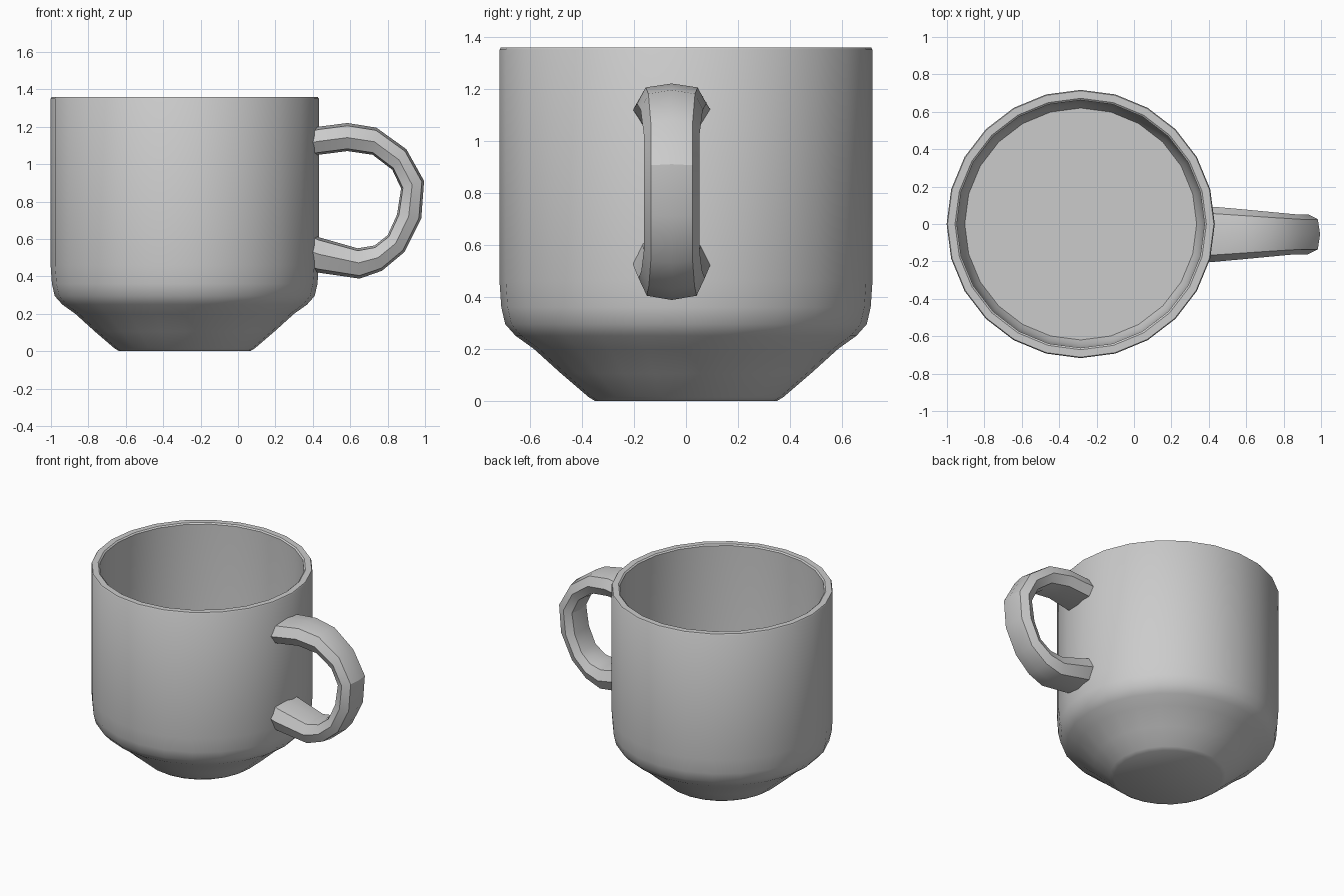
import bpy, bmesh, math
from mathutils import Vector

if "Cube" in bpy.data.objects:
    bpy.data.objects.remove(bpy.data.objects["Cube"])

CUP_X, HANDLE_Y, SIDES = -0.285, -0.055, 24

grey = bpy.data.materials.new("plain_grey")
grey.use_nodes = True
grey.diffuse_color = (0.6, 0.6, 0.6, 1)
grey.node_tree.nodes["Principled BSDF"].inputs["Base Color"].default_value = (0.6, 0.6, 0.6, 1)


def finish(name, bm, angle):
    bmesh.ops.recalc_face_normals(bm, faces=bm.faces)
    mesh = bpy.data.meshes.new(name)
    bm.to_mesh(mesh)
    bm.free()
    obj = bpy.data.objects.new(name, mesh)
    bpy.context.collection.objects.link(obj)
    mesh.materials.append(grey)
    bpy.ops.object.select_all(action="DESELECT")
    obj.select_set(True)
    bpy.context.view_layer.objects.active = obj
    bpy.ops.object.shade_smooth_by_angle(angle=math.radians(angle))
    return obj


def skin(bm, rings):
    """Bridge closed rings in order and cap both ends."""
    n = len(rings[0])
    for a, b in zip(rings, rings[1:]):
        for i in range(n):
            j = (i + 1) % n
            bm.faces.new((a[i], a[j], b[j], b[i]))
    bm.faces.new(rings[0])
    bm.faces.new(rings[-1])


# Cup: outside profile from foot to rim, then down the inside to the floor
profile = [(0.35, 0), (0.375, 0.015), (0.48, 0.105), (0.585, 0.20), (0.655, 0.25),
           (0.695, 0.295), (0.71, 0.36), (0.717, 0.46), (0.717, 1.35), (0.712, 1.358),
           (0.672, 1.358), (0.662, 1.35), (0.66, 0.46), (0.645, 0.33), (0.62, 0.28)]
bm = bmesh.new()
rings = []
for r, z in profile:
    rings.append([bm.verts.new((CUP_X + r * math.cos(t), r * math.sin(t), z))
                  for t in (2 * math.pi * i / SIDES for i in range(SIDES))])
skin(bm, rings)
finish("cup_body", bm, 35)

# Handle: outer and inner edge of the loop at each station, in x and z
outer = [(0.39, 1.19), (0.43, 1.20), (0.585, 1.22), (0.74, 1.195), (0.90, 1.08), (0.995, 0.91),
         (0.98, 0.71), (0.89, 0.53), (0.77, 0.43), (0.65, 0.388), (0.43, 0.42), (0.39, 0.43)]
inner = [(0.39, 1.045), (0.43, 1.05), (0.585, 1.07), (0.72, 1.05), (0.825, 0.97), (0.872, 0.87),
         (0.85, 0.73), (0.80, 0.62), (0.73, 0.565), (0.64, 0.55), (0.43, 0.61), (0.39, 0.63)]
# Eight-sided section: share of width, share of thickness from inner to outer
section = [(0, 1), (0.75, 0.9), (1, 0.48), (0.75, 0.08),
           (0, 0), (-0.75, 0.08), (-1, 0.48), (-0.75, 0.9)]
bm = bmesh.new()
rings = []
for o, i in zip(outer, inner):
    o, i = Vector((o[0], HANDLE_Y, o[1])), Vector((i[0], HANDLE_Y, i[1]))
    half = 0.147 - 0.04 * min(1, max(0, (o.x - 0.43) / 0.45))
    rings.append([bm.verts.new(i.lerp(o, t) + Vector((0, w * half, 0))) for w, t in section])
skin(bm, rings)
finish("handle", bm, 32)
